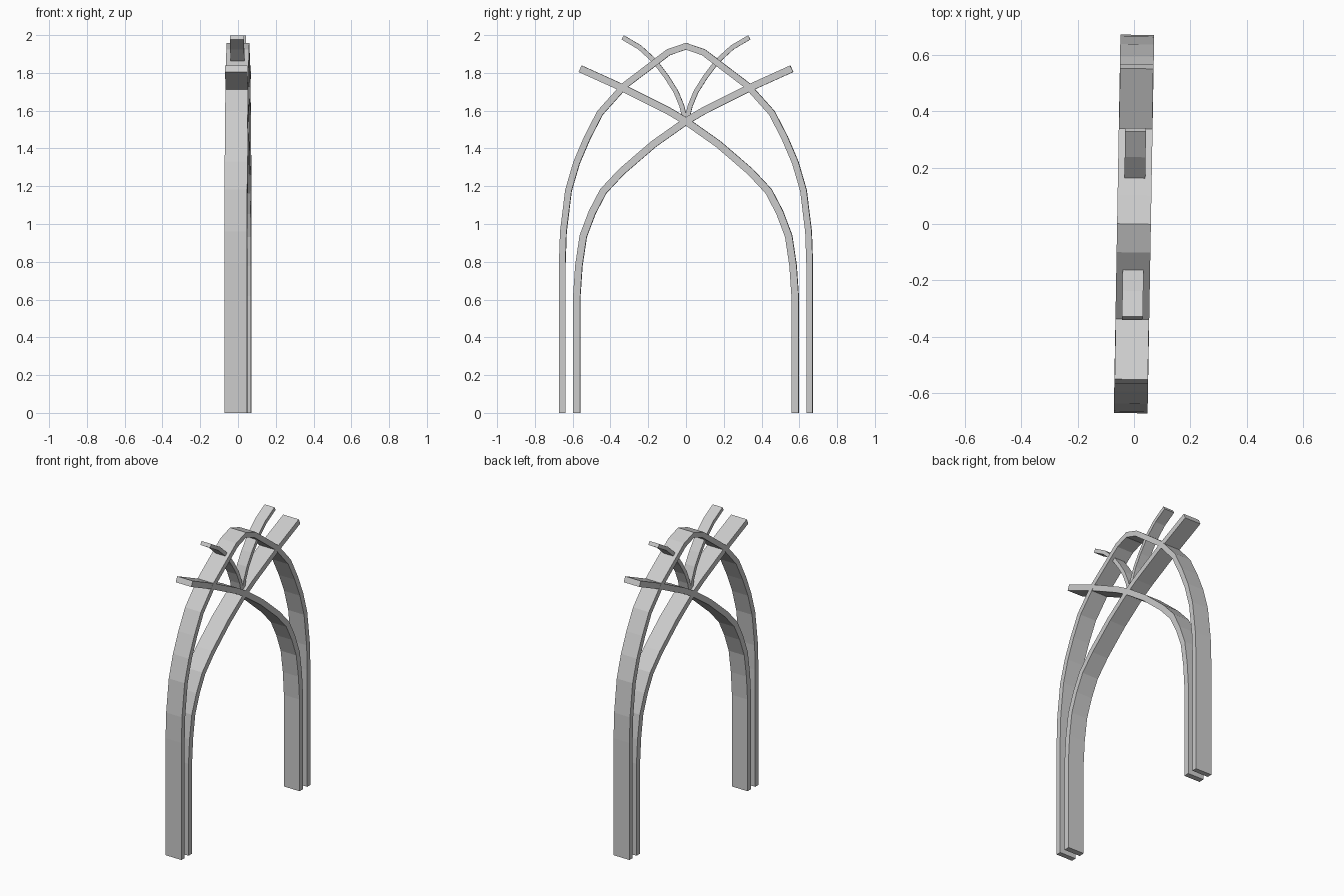
import bpy, bmesh
from mathutils import Vector

if "Cube" in bpy.data.objects:
    bpy.data.objects.remove(bpy.data.objects["Cube"])

YAW = -0.0175  # the whole arch is turned very slightly about z


def ribbon(name, path, thick, width):
    """Flat band: mitred outline along a (y, z) path, extruded along x."""
    pts = [Vector(p) for p in path]
    bm = bmesh.new()
    rings = []
    for i, p in enumerate(pts):
        a = (p - pts[i - 1]).normalized() if i else None
        b = (pts[i + 1] - p).normalized() if i < len(pts) - 1 else None
        a, b = a or b, b or a
        t = (a + b).normalized()
        n = Vector((-t.y, t.x)) * (thick / 2 / max(t.dot(a), 0.3))
        ring = []
        for sx, sn in ((-1, -1), (1, -1), (1, 1), (-1, 1)):
            q = p + n * sn
            ring.append(bm.verts.new((sx * width / 2, q.x, q.y)))
        rings.append(ring)
    for r, s in zip(rings, rings[1:]):
        for k in range(4):
            j = (k + 1) % 4
            bm.faces.new((r[k], r[j], s[j], s[k]))
    bm.faces.new(rings[0][::-1])
    bm.faces.new(rings[-1])
    bmesh.ops.recalc_face_normals(bm, faces=bm.faces)
    me = bpy.data.meshes.new(name)
    bm.to_mesh(me)
    bm.free()
    ob = bpy.data.objects.new(name, me)
    ob.rotation_euler.z = YAW
    bpy.context.collection.objects.link(ob)
    return ob


def mirror(path):
    return [(-y, z) for y, z in path]


# outer arch: one half plus its mirror
half = [(-0.655, 0), (-0.655, 0.79), (-0.649, 0.96), (-0.622, 1.178),
        (-0.579, 1.325), (-0.523, 1.456), (-0.455, 1.588), (-0.325, 1.733),
        (-0.093, 1.909)]
ribbon("outer_arch", half + [(0, 1.941)] + mirror(half)[::-1], 0.034, 0.12)

# two bent bands that cross under the peak
band = [(-0.578, 0), (-0.578, 0.62), (-0.567, 0.78), (-0.544, 0.935),
        (-0.497, 1.06), (-0.438, 1.173), (-0.34, 1.278), (-0.17, 1.424),
        (0.0, 1.544), (0.09, 1.597), (0.33, 1.718), (0.56, 1.822)]
ribbon("crossing_band_left", band, 0.038, 0.118)
ribbon("crossing_band_right", mirror(band), 0.038, 0.118)

# narrow curled sprigs rising from the crossing
sprig = [(0.006, 1.56), (0.022, 1.625), (0.053, 1.70), (0.1, 1.775),
         (0.165, 1.862), (0.245, 1.935), (0.335, 1.988)]
ribbon("sprig_right", sprig, 0.025, 0.074)
ribbon("sprig_left", mirror(sprig), 0.025, 0.074)
